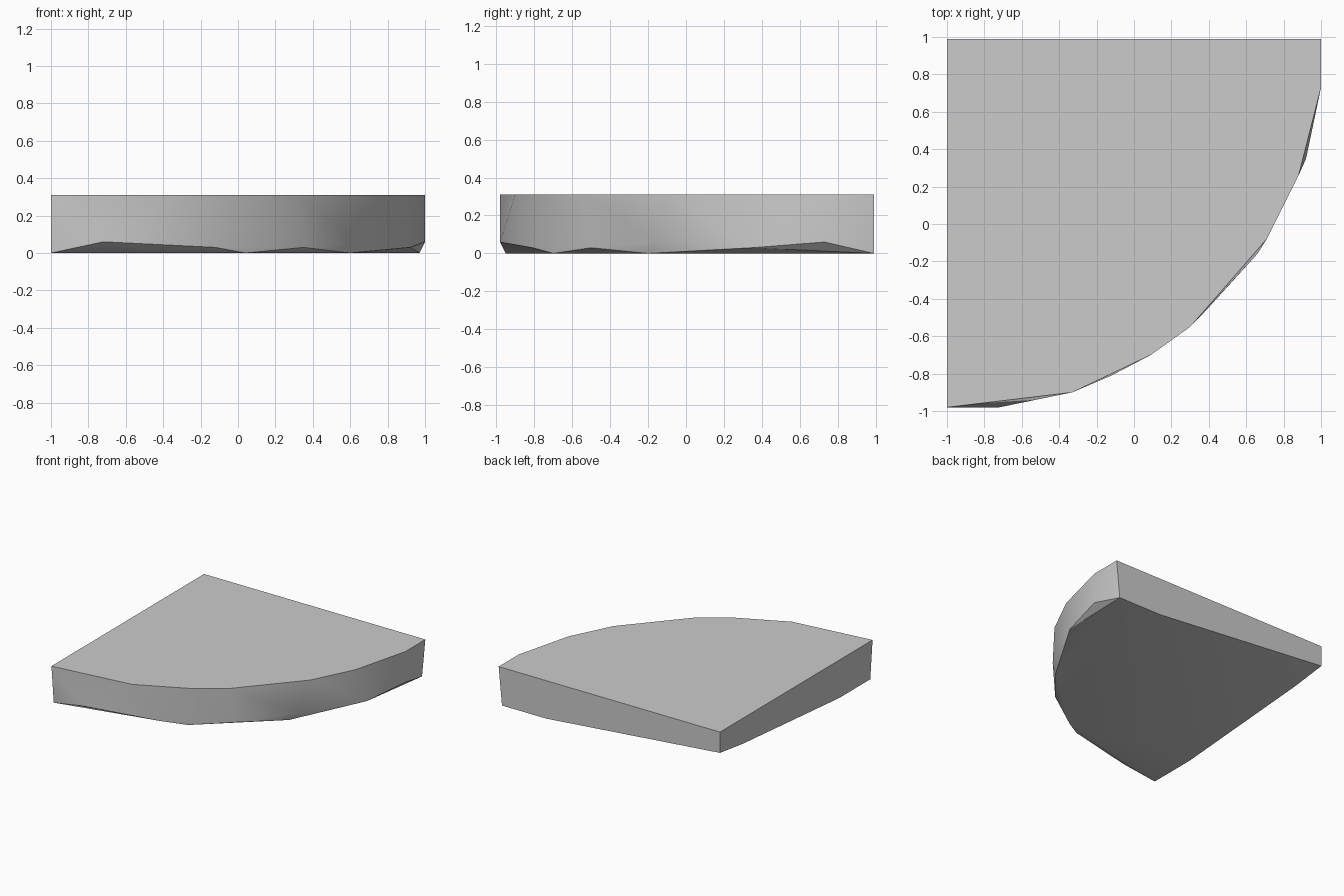
import bpy, bmesh, math

if "Cube" in bpy.data.objects:
    bpy.data.objects.remove(bpy.data.objects["Cube"], do_unlink=True)

TOP = 0.31

# Flat top: back corner, back right end, then clockwise round the arc
top_outline = [(-1, 0.99), (1, 0.99), (1, 0.73), (0.88, 0.26), (0.71, -0.08),
               (0.3, -0.55), (0.09, -0.7), (-0.33, -0.9), (-1, -0.98)]

# Chamfered lower rim, keyed by height
rim = {
    0.0: [(0.97, 0.99), (0.57, 0.99), (0.6, -0.2), (0.04, -0.7),
          (-1, -0.55), (-1, -0.95)],
    0.03: [(0.92, 0.35), (0.35, -0.5), (-0.12, -0.81)],
    0.06: [(1, 0.73), (-0.72, -0.98)],
    0.1: [(-1, 0.68)],
    0.14: [(-1, 0.99)],
}
# Middle of the widest part of the arc, just outside the top edge
rim[0.06].append((0.66, -0.16))

# Wrap the outlines into one convex slab
bm = bmesh.new()
for x, y in top_outline:
    bm.verts.new((x, y, TOP))
for z, points in rim.items():
    for x, y in points:
        bm.verts.new((x, y, z))
hull = bmesh.ops.convex_hull(bm, input=bm.verts[:])
loose = {g for g in hull["geom_interior"] + hull["geom_unused"]
         if isinstance(g, bmesh.types.BMVert) and not g.link_faces}
bmesh.ops.delete(bm, geom=list(loose), context='VERTS')
bmesh.ops.dissolve_limit(bm, angle_limit=math.radians(0.5),
                         verts=bm.verts[:], edges=bm.edges[:])
bmesh.ops.recalc_face_normals(bm, faces=bm.faces[:])

mesh = bpy.data.meshes.new("quarter_round_slab")
bm.to_mesh(mesh)
bm.free()
slab = bpy.data.objects.new("quarter_round_slab", mesh)
bpy.context.collection.objects.link(slab)

# Plain grey
color = (0.6, 0.6, 0.6, 1)
grey = bpy.data.materials.new("light_grey")
grey.use_nodes = True
grey.diffuse_color = color
grey.node_tree.nodes["Principled BSDF"].inputs["Base Color"].default_value = color
mesh.materials.append(grey)

# Soft curved rim, crisp outer edges
bpy.ops.object.select_all(action='DESELECT')
slab.select_set(True)
bpy.context.view_layer.objects.active = slab
bpy.ops.object.shade_smooth_by_angle(angle=math.radians(30))
